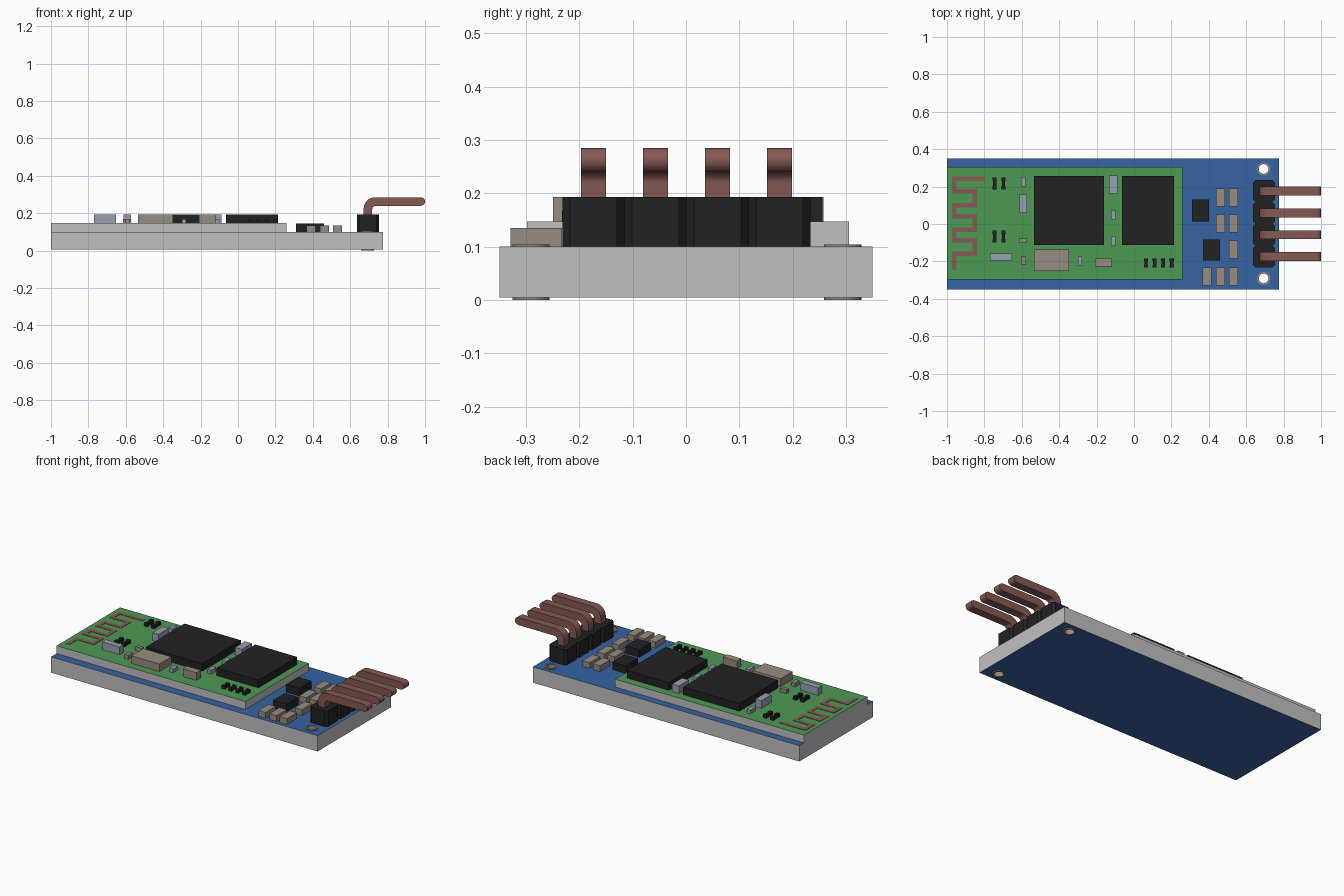
import bpy, bmesh, math
from mathutils import Matrix, Vector

cube = bpy.data.objects.get("Cube")
if cube:
    bpy.data.objects.remove(cube, do_unlink=True)


def material(name, rgb):
    m = bpy.data.materials.new(name)
    m.use_nodes = True
    m.diffuse_color = (*rgb, 1)
    m.node_tree.nodes["Principled BSDF"].inputs["Base Color"].default_value = (*rgb, 1)
    return m


BLUE = material("blue mask", (0.036, 0.125, 0.37))
GREEN = material("green mask", (0.075, 0.32, 0.09))
GREY = material("bare board grey", (0.53, 0.53, 0.53))
BLACK = material("black plastic", (0.016, 0.016, 0.016))
COPPER = material("copper brown", (0.235, 0.1, 0.086))
TAN = material("ceramic tan", (0.31, 0.265, 0.22))
SILVER = material("silver blue", (0.31, 0.355, 0.45))

BASE_TOP, MOD_TOP, CHIP_TOP = 0.1, 0.147, 0.193


def finish(name, bm, *mats):
    bmesh.ops.recalc_face_normals(bm, faces=bm.faces[:])
    mesh = bpy.data.meshes.new(name)
    bm.to_mesh(mesh)
    bm.free()
    for m in mats:
        mesh.materials.append(m)
    ob = bpy.data.objects.new(name, mesh)
    bpy.context.collection.objects.link(ob)
    return ob


def add_box(bm, x0, x1, y0, y1, z0, z1):
    size = Matrix.Diagonal((x1 - x0, y1 - y0, z1 - z0, 1))
    mid = Vector((x0 + x1, y0 + y1, z0 + z1)) / 2
    bmesh.ops.create_cube(bm, size=1, matrix=Matrix.Translation(mid) @ size)


def boxes(name, mat, rects, z0, z1):
    """One object holding a box for each x0, x1, y0, y1 footprint."""
    bm = bmesh.new()
    for r in rects:
        add_box(bm, *r, z0, z1)
    return finish(name, bm, mat)


def prism(bm, points, direction):
    """Extrude a flat outline along a direction."""
    face = bm.faces.new([bm.verts.new(p) for p in points])
    new = bmesh.ops.extrude_face_region(bm, geom=[face])["geom"]
    bmesh.ops.translate(bm, vec=direction, verts=[v for v in new if isinstance(v, bmesh.types.BMVert)])


def board(name, rect, z0, z1, mask):
    """Grey-edged slab with coloured top and bottom."""
    bm = bmesh.new()
    add_box(bm, *rect, z0, z1)
    bm.normal_update()
    for f in bm.faces:
        f.material_index = 1 if abs(f.normal.z) > 0.5 else 0
    return finish(name, bm, GREY, mask)


# Boards
base = board("base_board", (-1, 0.775, -0.35, 0.35), 0.005, BASE_TOP, BLUE)
board("radio_board", (-1, 0.258, -0.298, 0.306), BASE_TOP, MOD_TOP, GREEN)

# Mounting holes with plated eyelets
HOLES = [(0.693, -0.291), (0.693, 0.294)]
bm = bmesh.new()
for x, y in HOLES:
    bmesh.ops.create_cone(bm, cap_ends=True, segments=32, radius1=0.029, radius2=0.029,
                          depth=0.4, matrix=Matrix.Translation((x, y, 0)))
cutter = finish("hole_cutter", bm, GREY)
mod = base.modifiers.new("holes", "BOOLEAN")
mod.operation, mod.solver, mod.object = "DIFFERENCE", "EXACT", cutter
bpy.context.view_layer.objects.active = base
bpy.ops.object.modifier_apply(modifier=mod.name)
bpy.data.objects.remove(cutter, do_unlink=True)

bm = bmesh.new()
for x, y in HOLES:
    rings = []
    for r, z in [(0.026, 0), (0.035, 0), (0.035, 0.104), (0.026, 0.104)]:
        rings.append([bm.verts.new((x + r * math.cos(a), y + r * math.sin(a), z))
                      for a in (math.tau * i / 32 for i in range(32))])
    for k in range(4):
        a, b = rings[k], rings[(k + 1) % 4]
        for i in range(32):
            j = (i + 1) % 32
            bm.faces.new((a[i], a[j], b[j], b[i]))
finish("hole_eyelets", bm, TAN)

# Large and small black chips
boxes("main_chips", BLACK, [(-0.535, -0.16, -0.112, 0.256), (-0.064, 0.214, -0.112, 0.256)],
      MOD_TOP, CHIP_TOP)
boxes("regulator_chips", BLACK, [(0.31, 0.4, 0.013, 0.13), (0.37, 0.46, -0.195, -0.083)],
      BASE_TOP, 0.146)

# Capacitors on the base board: columns by rows, with gaps
cols, rows = [0.39, 0.463, 0.532], [0.142, 0.003, -0.137, -0.281]
caps = [(x - 0.024, x + 0.024, y - 0.048, y + 0.048)
        for i, x in enumerate(cols) for j, y in enumerate(rows)
        if j == 3 or i == 2 or (i == 1 and j < 2)]
boxes("base_capacitors", TAN, caps, BASE_TOP, 0.135)

# Parts on the radio board
boxes("crystal_and_inductor", TAN, [(-0.535, -0.348, -0.25, -0.136), (-0.209, -0.118, -0.227, -0.185)],
      MOD_TOP, CHIP_TOP)
boxes("tan_chip_parts", TAN, [(-0.615, -0.572, -0.1, -0.078), (-0.604, -0.578, -0.217, -0.174)],
      MOD_TOP, 0.17)
boxes("tall_silver_parts", SILVER, [(-0.612, -0.572, 0.06, 0.158), (-0.134, -0.088, 0.163, 0.258),
                                    (-0.77, -0.652, -0.195, -0.158)], MOD_TOP, CHIP_TOP)
boxes("low_silver_parts", SILVER, [(-0.604, -0.58, 0.2, 0.25), (-0.123, -0.098, 0.024, 0.072),
                                   (-0.123, -0.098, -0.115, -0.067), (-0.3, -0.278, -0.222, -0.174)],
      MOD_TOP, 0.17)

# Black resistors: a low body with a raised cap at each end
bm = bmesh.new()
spots = [(x, y, 0.032) for x in (-0.745, -0.698) for y in (0.217, -0.068)]
spots += [(0.064 + 0.046 * i, -0.209, 0.024) for i in range(4)]
for x, y, h in spots:
    add_box(bm, x - 0.009, x + 0.009, y - h, y + h, MOD_TOP, 0.163)
    for s in (-1, 1):
        c = y + s * h * 0.7
        add_box(bm, x - 0.011, x + 0.011, c - h * 0.3, c + h * 0.3, MOD_TOP, 0.167)
finish("resistors", bm, BLACK)

# Meandering antenna trace
W, LEFT, RIGHT = 0.012, -0.961, -0.852
bars = [0.243, 0.176, 0.1, 0.042, -0.03, -0.086, -0.16]
path = [(-0.81, bars[0])]
for i, y in enumerate(bars):
    ends = (RIGHT, LEFT) if i % 2 == 0 else (LEFT, RIGHT)
    path += [(x, y) for x in ends]
path += [(LEFT, -0.218), (RIGHT - 0.07, -0.218)][:1] + [(LEFT, -0.235)]
trace = [(min(a[0], b[0]) - W, max(a[0], b[0]) + W, min(a[1], b[1]) - W, max(a[1], b[1]) + W)
         for a, b in zip(path, path[1:])]
boxes("antenna_trace", COPPER, trace, MOD_TOP - 0.001, MOD_TOP + 0.002)

# Header: four chamfered plastic cells, each with a bent pin
PITCH, MID_X = 0.1165, 0.695
PINS = [(i - 1.5) * PITCH + 0.001 for i in range(4)]
bm = bmesh.new()
hx, hy, c = 0.059, PITCH / 2, 0.014
corner = [(hx, hy - c), (hx - c, hy), (c - hx, hy), (-hx, hy - c)]
outline = corner + [(-x, -y) for x, y in corner]
for y in PINS:
    prism(bm, [(MID_X + px, y + py, BASE_TOP) for px, py in outline], (0, 0, CHIP_TOP - BASE_TOP))
finish("header_block", bm, BLACK)


def arc(cx, cz, r, start, end, n=8):
    steps = (math.radians(start + (end - start) * i / n) for i in range(n + 1))
    return [(cx + r * math.cos(a), cz + r * math.sin(a)) for a in steps]


x0, x1, z0, z1 = 0.672, 0.717, 0.24, 0.285
half = (z1 - z0) / 2
side = [(x1, 0.15), (x0, 0.15)]
side += arc(x0 + 0.06, z1 - 0.06, 0.06, 180, 90)
side += arc(1 - half, z0 + half, half, 90, -90)
side += arc(x1 + 0.022, z0 - 0.022, 0.022, 90, 180)
bm = bmesh.new()
for y in PINS:
    prism(bm, [(x, y - 0.0235, z) for x, z in side], (0, 0.047, 0))
pins = finish("header_pins", bm, COPPER)
bpy.ops.object.select_all(action="DESELECT")
pins.select_set(True)
bpy.context.view_layer.objects.active = pins
bpy.ops.object.shade_smooth_by_angle(angle=math.radians(35))
